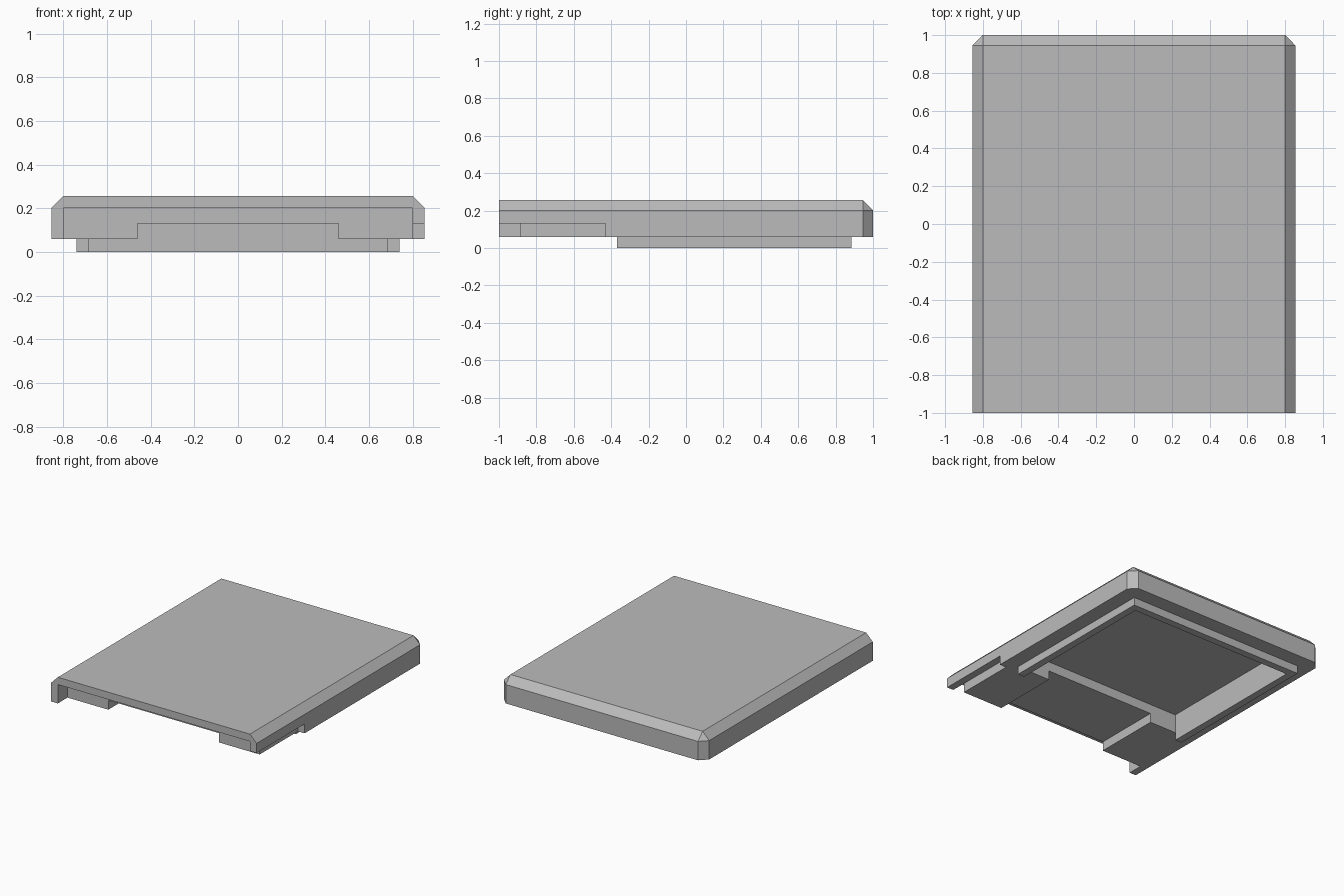
import bpy
import bmesh

if "Cube" in bpy.data.objects:
    bpy.data.objects.remove(bpy.data.objects["Cube"], do_unlink=True)

W, L = 0.855, 1.0            # half width, half length
BASE, SHOULDER, TOP = 0.06, 0.202, 0.257
C = 0.055                    # chamfer and wall thickness

grey = bpy.data.materials.new("plain grey")
grey.use_nodes = True
colour = (0.5, 0.5, 0.5, 1)
grey.diffuse_color = colour
grey.node_tree.nodes["Principled BSDF"].inputs["Base Color"].default_value = colour


def finish(name, bm):
    bmesh.ops.recalc_face_normals(bm, faces=bm.faces)
    mesh = bpy.data.meshes.new(name)
    bm.to_mesh(mesh)
    bm.free()
    mesh.materials.append(grey)
    obj = bpy.data.objects.new(name, mesh)
    bpy.context.collection.objects.link(obj)
    return obj


def prism(name, outline, z0, z1):
    bm = bmesh.new()
    face = bm.faces.new([bm.verts.new((x, y, z0)) for x, y in outline])
    ext = bmesh.ops.extrude_face_region(bm, geom=[face])
    for v in ext["geom"]:
        if isinstance(v, bmesh.types.BMVert):
            v.co.z = z1
    return finish(name, bm)


def box(name, x0, x1, y0, y1, z0, z1):
    return prism(name, [(x0, y0), (x1, y0), (x1, y1), (x0, y1)], z0, z1)


def cut(target, cutter):
    cutter.hide_render = True
    mod = target.modifiers.new("cut", "BOOLEAN")
    mod.operation = "DIFFERENCE"
    mod.solver = "EXACT"
    mod.object = cutter
    bpy.context.view_layer.objects.active = target
    bpy.ops.object.modifier_apply(modifier=mod.name)
    bpy.data.objects.remove(cutter, do_unlink=True)


# Cover body: clipped rear corners, sloped sides and rear, square front
bm = bmesh.new()
outline = [(-W, -L), (W, -L), (W, L - C), (W - C, L), (C - W, L), (-W, L - C)]
low = [bm.verts.new((x, y, BASE)) for x, y in outline]
mid = [bm.verts.new((x, y, SHOULDER)) for x, y in outline]
fl, fr, br, bl = [bm.verts.new((x, y, TOP)) for x, y in
                  [(C - W, -L), (W - C, -L), (W - C, L - C), (C - W, L - C)]]
bm.faces.new(low)
bm.faces.new((fl, fr, br, bl))
for i in range(6):
    j = (i + 1) % 6
    bm.faces.new((low[i], low[j], mid[j], mid[i]))
for face in [(mid[0], mid[1], fr, fl), (mid[1], mid[2], br, fr), (mid[2], mid[3], br),
             (mid[3], mid[4], bl, br), (mid[4], mid[5], bl), (mid[5], mid[0], fl, bl)]:
    bm.faces.new(face)
cover = finish("cover_body", bm)

# Hollows underneath: front recess, pocket, centre channel, side notch
INNER, RIB_FRONT, RIB_BACK = 0.685, -0.37, 0.885
cut(cover, box("front_recess", C - W, W - C, -1.2, -0.885, -0.1, SHOULDER))
cut(cover, box("pocket", -INNER, INNER, RIB_FRONT, RIB_BACK - C, -0.1, SHOULDER))
cut(cover, box("centre_channel", -0.46, 0.46, -1.1, -0.2, -0.1, 0.13))
cut(cover, box("side_notch", W - C, 1.1, -1.3, -0.43, -0.1, 0.13))

# Three-sided locating rib around the pocket
R = INNER + C
prism("locating_rib", [(-R, RIB_FRONT), (-R, RIB_BACK), (R, RIB_BACK), (R, RIB_FRONT),
                       (INNER, RIB_FRONT), (INNER, RIB_BACK - C),
                       (-INNER, RIB_BACK - C), (-INNER, RIB_FRONT)], 0, BASE)
